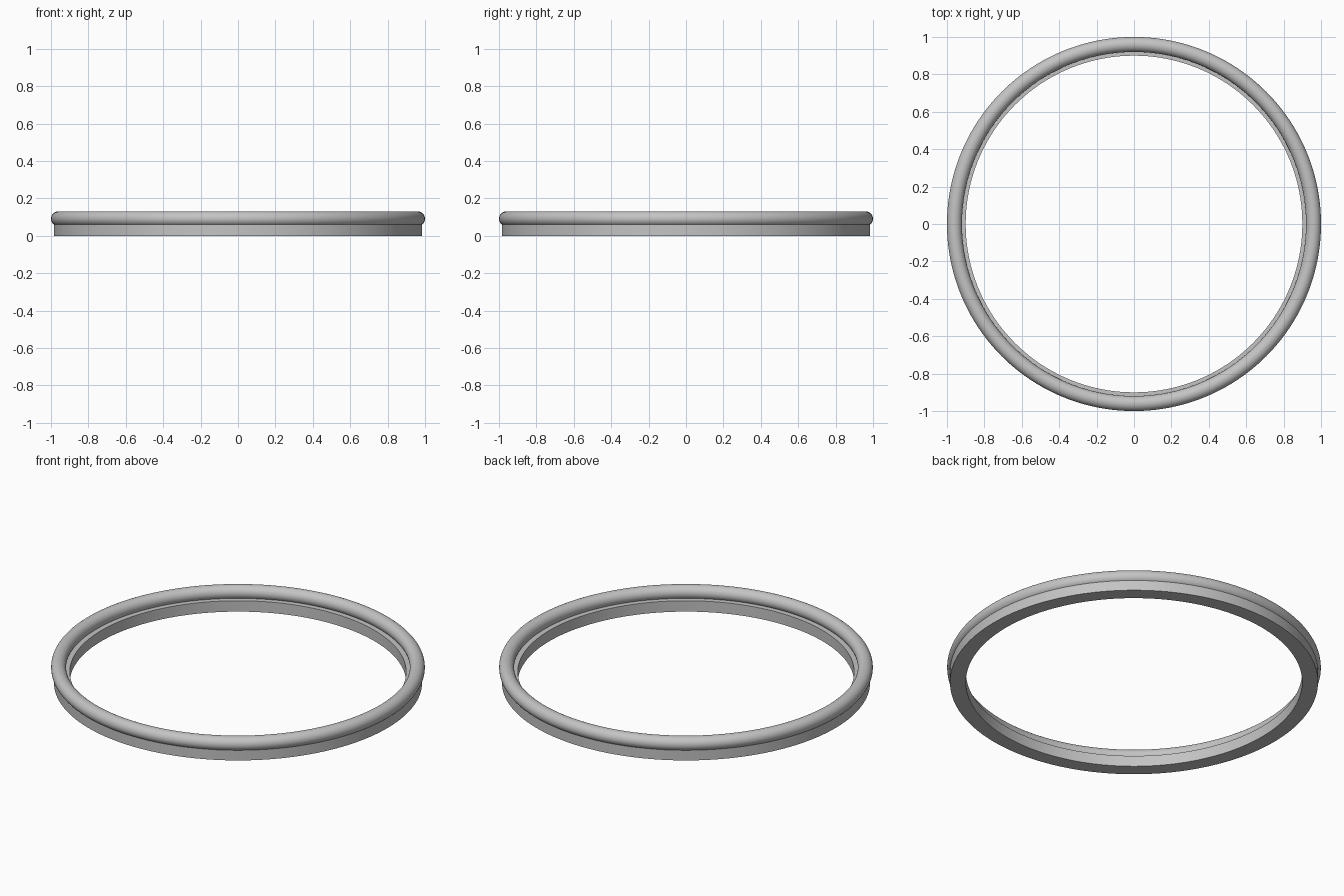
import bpy
import math

SEGMENTS = 160

cube = bpy.data.objects.get("Cube")
if cube:
    bpy.data.objects.remove(cube, do_unlink=True)

# Plain grey for the whole ring
grey = bpy.data.materials.new("light_grey")
grey.use_nodes = True
colour = (0.55, 0.55, 0.55, 1.0)
grey.diffuse_color = colour
grey.node_tree.nodes["Principled BSDF"].inputs["Base Color"].default_value = colour


def revolve(name, profile):
    """Spin a closed counter-clockwise (radius, height) profile about z."""
    n = len(profile)
    verts, faces = [], []
    for s in range(SEGMENTS):
        a = math.tau * s / SEGMENTS
        verts += [(r * math.cos(a), r * math.sin(a), z) for r, z in profile]
        here, there = s * n, (s + 1) % SEGMENTS * n
        for i in range(n):
            j = (i + 1) % n
            faces.append((here + i, there + i, there + j, here + j))
    mesh = bpy.data.meshes.new(name)
    mesh.from_pydata(verts, [], faces)
    mesh.materials.append(grey)
    obj = bpy.data.objects.new(name, mesh)
    bpy.context.collection.objects.link(obj)
    bpy.ops.object.select_all(action="DESELECT")
    obj.select_set(True)
    bpy.context.view_layer.objects.active = obj
    bpy.ops.object.shade_smooth_by_angle(angle=math.radians(35))
    return obj


# Flat band with square edges
revolve("base_band", [(0.90, 0.0), (0.985, 0.0), (0.985, 0.064), (0.90, 0.064)])

# Round bead seated on the band and overhanging its outer edge
bead = []
for k in range(32):
    t = math.tau * k / 32
    bead.append((0.96 + 0.04 * math.cos(t), 0.091 + 0.04 * math.sin(t)))
revolve("round_bead", bead)
